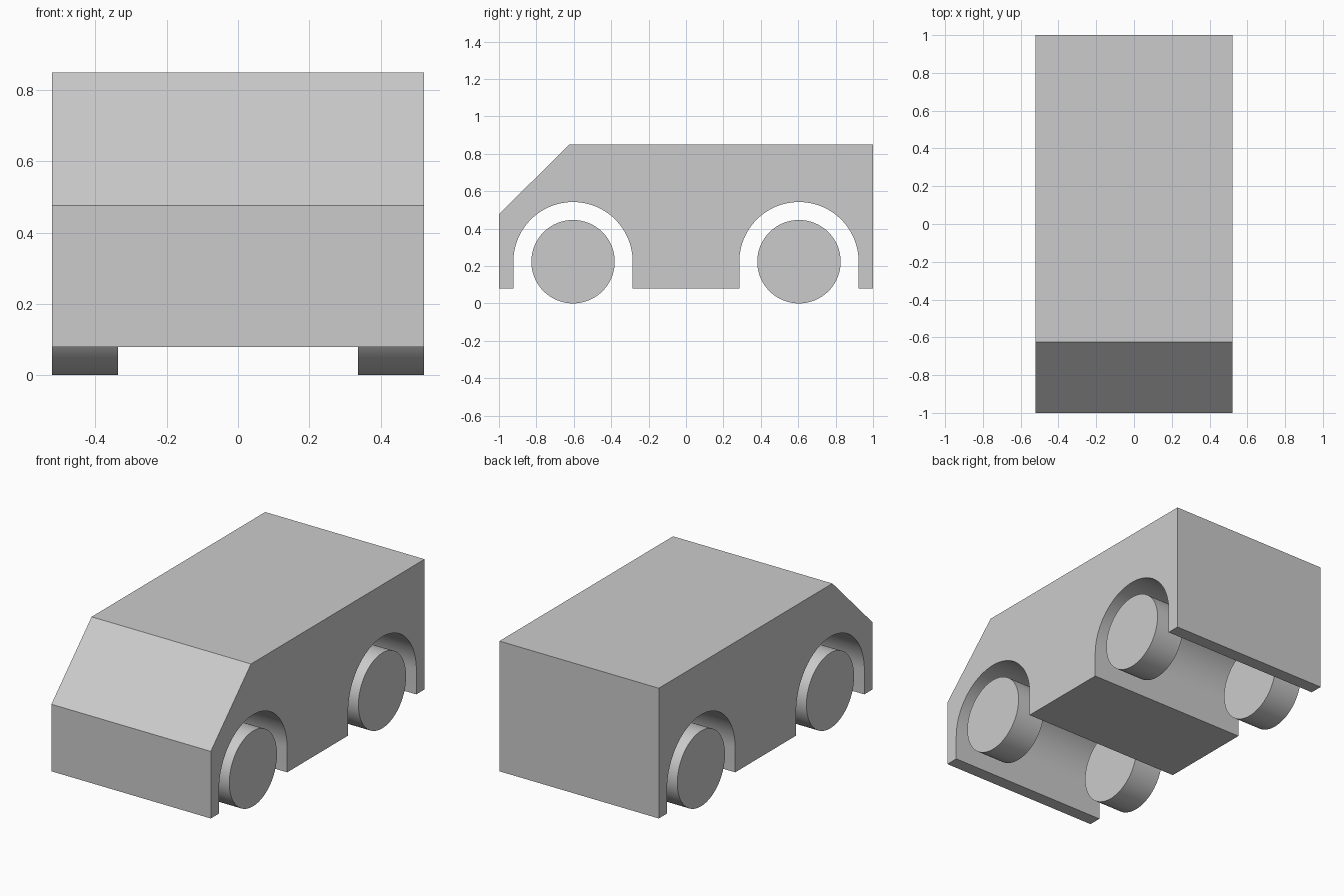
import bpy, bmesh, math

if "Cube" in bpy.data.objects:
    bpy.data.objects.remove(bpy.data.objects["Cube"])

HALF_W = 0.522      # half width of the van
WHEEL_W = 0.185
AXLE_Y, AXLE_Z = 0.604, 0.223
WHEEL_R, ARCH_R = 0.223, 0.319
SILL_Z, ROOF_Z = 0.079, 0.85


def smooth(obj):
    bpy.ops.object.select_all(action='DESELECT')
    obj.select_set(True)
    bpy.context.view_layer.objects.active = obj
    bpy.ops.object.shade_smooth_by_angle(angle=math.radians(25))


def extrude_profile(name, profile, x0, x1):
    """Extrude a closed (y, z) profile from x0 to x1."""
    bm = bmesh.new()
    face = bm.faces.new([bm.verts.new((x0, y, z)) for y, z in profile])
    ext = bmesh.ops.extrude_face_region(bm, geom=[face], use_keep_orig=True)
    moved = [v for v in ext["geom"] if isinstance(v, bmesh.types.BMVert)]
    bmesh.ops.translate(bm, verts=moved, vec=(x1 - x0, 0, 0))
    bmesh.ops.recalc_face_normals(bm, faces=bm.faces)
    mesh = bpy.data.meshes.new(name)
    bm.to_mesh(mesh)
    bm.free()
    obj = bpy.data.objects.new(name, mesh)
    bpy.context.collection.objects.link(obj)
    smooth(obj)
    return obj


def arch(cy, steps=48):
    """Wheel arch outline, running from front sill to rear sill."""
    arc = [(cy - ARCH_R * math.cos(math.pi * i / steps),
            AXLE_Z + ARCH_R * math.sin(math.pi * i / steps))
           for i in range(steps + 1)]
    return [(cy - ARCH_R, SILL_Z)] + arc + [(cy + ARCH_R, SILL_Z)]


# Van body: side profile with sloped windscreen and open wheel arches
body = ([(-1, SILL_Z)] + arch(-AXLE_Y) + arch(AXLE_Y)
        + [(1, SILL_Z), (1, ROOF_Z), (-0.624, ROOF_Z), (-1, 0.476)])
extrude_profile("van_body", body, -HALF_W, HALF_W)

# Four wheels, flush with the body sides
for end, sy in (("front", -1), ("rear", 1)):
    for side, sx in (("left", -1), ("right", 1)):
        bpy.ops.mesh.primitive_cylinder_add(
            vertices=96, radius=WHEEL_R, depth=WHEEL_W,
            location=(sx * (HALF_W - WHEEL_W / 2), sy * AXLE_Y, AXLE_Z),
            rotation=(0, math.pi / 2, 0))
        wheel = bpy.context.object
        wheel.name = f"{end}_{side}_wheel"
        smooth(wheel)
